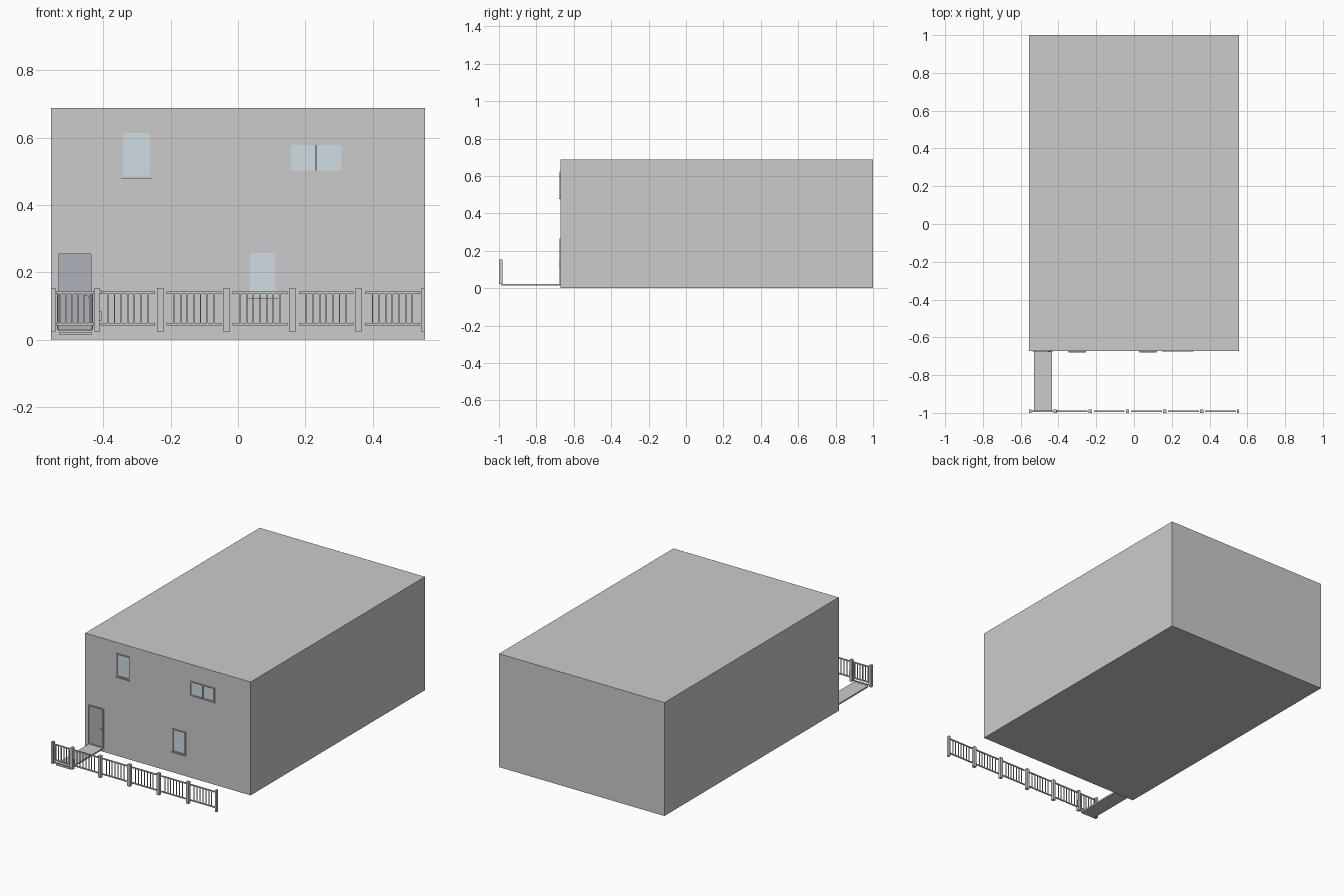
import bpy, bmesh
from mathutils import Matrix, Vector

if "Cube" in bpy.data.objects:
    bpy.data.objects.remove(bpy.data.objects["Cube"])


def material(name, rgb):
    m = bpy.data.materials.new(name)
    m.diffuse_color = (*rgb, 1)
    m.use_nodes = True
    m.node_tree.nodes["Principled BSDF"].inputs["Base Color"].default_value = m.diffuse_color
    return m


GLASS = material("glass", (0.62, 0.72, 0.78))
DOOR = material("door_paint", (0.42, 0.45, 0.49))
SLAB = material("slab_grey", (0.72, 0.72, 0.71))


def boxes(name, spans, mat=None):
    """One object made of boxes given as (x0, x1, y0, y1, z0, z1)."""
    bm = bmesh.new()
    for x0, x1, y0, y1, z0, z1 in spans:
        mid = Vector((x0 + x1, y0 + y1, z0 + z1)) / 2
        size = Matrix.Diagonal((x1 - x0, y1 - y0, z1 - z0, 1))
        bmesh.ops.create_cube(bm, size=1, matrix=Matrix.Translation(mid) @ size)
    me = bpy.data.meshes.new(name)
    bm.to_mesh(me)
    bm.free()
    ob = bpy.data.objects.new(name, me)
    bpy.context.collection.objects.link(ob)
    if mat:
        me.materials.append(mat)
    return ob


def cut(ob, spans):
    cutter = boxes("cutter", spans)
    cutter.hide_render = True
    mod = ob.modifiers.new("cut", 'BOOLEAN')
    mod.operation, mod.solver, mod.object = 'DIFFERENCE', 'EXACT', cutter
    bpy.context.view_layer.objects.active = ob
    bpy.ops.object.modifier_apply(modifier=mod.name)
    bpy.data.objects.remove(cutter)


def frame(x0, x1, z0, z1, w, y0, y1):
    """Four bars round a rectangle."""
    return [(x0, x0 + w, y0, y1, z0, z1), (x1 - w, x1, y0, y1, z0, z1),
            (x0 + w, x1 - w, y0, y1, z0, z0 + w), (x0 + w, x1 - w, y0, y1, z1 - w, z1)]


HX, YF, YB, WALL = 0.555, -0.672, 1.0, 0.02
upper_windows = {"left": (-0.350, -0.253, 0.478, 0.623), "right": (0.148, 0.316, 0.494, 0.587)}
lower_windows = {"lower": (0.026, 0.121, 0.122, 0.267)}
door = (-0.537, -0.430, 0.020, 0.261)

# Floor slabs and flat roof
for name, z0, z1 in (("ground_slab", 0, 0.02), ("floor_slab", 0.358, 0.378), ("roof_slab", 0.668, 0.688)):
    boxes(name, [(-HX, HX, YF, YB, z0, z1)], SLAB)

# Hollow storeys with door and window openings
for name, z0, z1, holes in (("lower_walls", 0.02, 0.358, [*lower_windows.values(), (*door[:2], 0.01, door[3])]),
                            ("upper_walls", 0.378, 0.668, [*upper_windows.values()])):
    walls = boxes(name, [(-HX, HX, YF, YB, z0, z1)])
    cut(walls, [(-HX + WALL, HX - WALL, YF + WALL, YB - WALL, z0 - 0.1, z1 + 0.1)])
    cut(walls, [(x0, x1, YF - 0.1, YF + 0.05, a, b) for x0, x1, a, b in holes])

# Windows: outer frame, sash, glass and sill
for side, (x0, x1, z0, z1) in {**upper_windows, **lower_windows}.items():
    bars = frame(x0, x1, z0, z1, 0.006, YF - 0.004, YF + 0.016)
    bars += frame(x0 + 0.006, x1 - 0.006, z0 + 0.006, z1 - 0.006, 0.003, YF, YF + 0.01)
    if side == "right":
        mid = (x0 + x1) / 2
        bars.append((mid - 0.003, mid + 0.003, YF - 0.002, YF + 0.012, z0 + 0.006, z1 - 0.006))
    else:
        bars.append((x0 + 0.002, x1 - 0.002, YF - 0.007, YF - 0.004, z0, z0 + 0.004))
    boxes(side + "_window_frame", bars)
    boxes(side + "_window_glass", [(x0 + 0.008, x1 - 0.008, YF + 0.004, YF + 0.007, z0 + 0.008, z1 - 0.008)], GLASS)

# Front door
x0, x1, z0, z1 = door
boxes("door_frame", frame(x0, x1, z0, z1, 0.006, YF - 0.004, YF + 0.016))
boxes("door_panel", [(x0 + 0.006, x1 - 0.006, YF + 0.003, YF + 0.012, z0 + 0.006, z1 - 0.006)], DOOR)
boxes("door_handle", [(x1 - 0.016, x1 - 0.012, YF - 0.003, YF + 0.003, 0.125, 0.140),
                      (x1 - 0.024, x1 - 0.012, YF - 0.006, YF - 0.003, 0.131, 0.135)])

# Path from gate to door
boxes("path", [(-0.530, -0.435, -0.99, YF, 0.014, 0.023)])

# Fence posts: the end posts are slimmer
FY = -0.991
posts = [(-0.555, -0.542), (-0.426, -0.411)]
posts += [(-0.240 + 0.1965 * i, -0.222 + 0.1965 * i) for i in range(4)] + [(0.545, 0.555)]
boxes("fence_posts", [(a, b, FY - 0.009, FY + 0.009, 0.022, 0.154) for a, b in posts])


def railing(name, x0, x1, count, pitch):
    """Two rails with evenly spaced balusters between them."""
    parts = [(x0, x1, FY - 0.003, FY + 0.003, z, z + 0.007) for z in (0.042, 0.136)]
    for i in range(count):
        c = (x0 + x1) / 2 + (i - (count - 1) / 2) * pitch
        parts.append((c - 0.002, c + 0.002, FY - 0.002, FY + 0.002, 0.049, 0.136))
    boxes(name, parts)


for i in range(5):
    left = -0.409 + 0.1965 * i
    railing("fence_panel_%d" % (i + 1), left, left + 0.163, 7, 0.0197)

# Gate, its lower rail block and latch
railing("gate", -0.540, -0.428, 6, 0.0175)
boxes("gate_stiles", [(x, x + 0.004, FY - 0.003, FY + 0.003, 0.030, 0.143) for x in (-0.538, -0.434)]
      + [(-0.534, -0.434, FY - 0.003, FY + 0.003, 0.026, 0.032)])
boxes("gate_latch", [(-0.418, -0.405, FY - 0.012, FY - 0.009, 0.139, 0.146),
                     (-0.411, -0.405, FY - 0.003, FY + 0.003, 0.055, 0.085)])
for ob in [o for o in bpy.data.objects if o.name.startswith("gate_latch")]:
    ob.location.y = 0.003  # keep the latch flush with the post face
